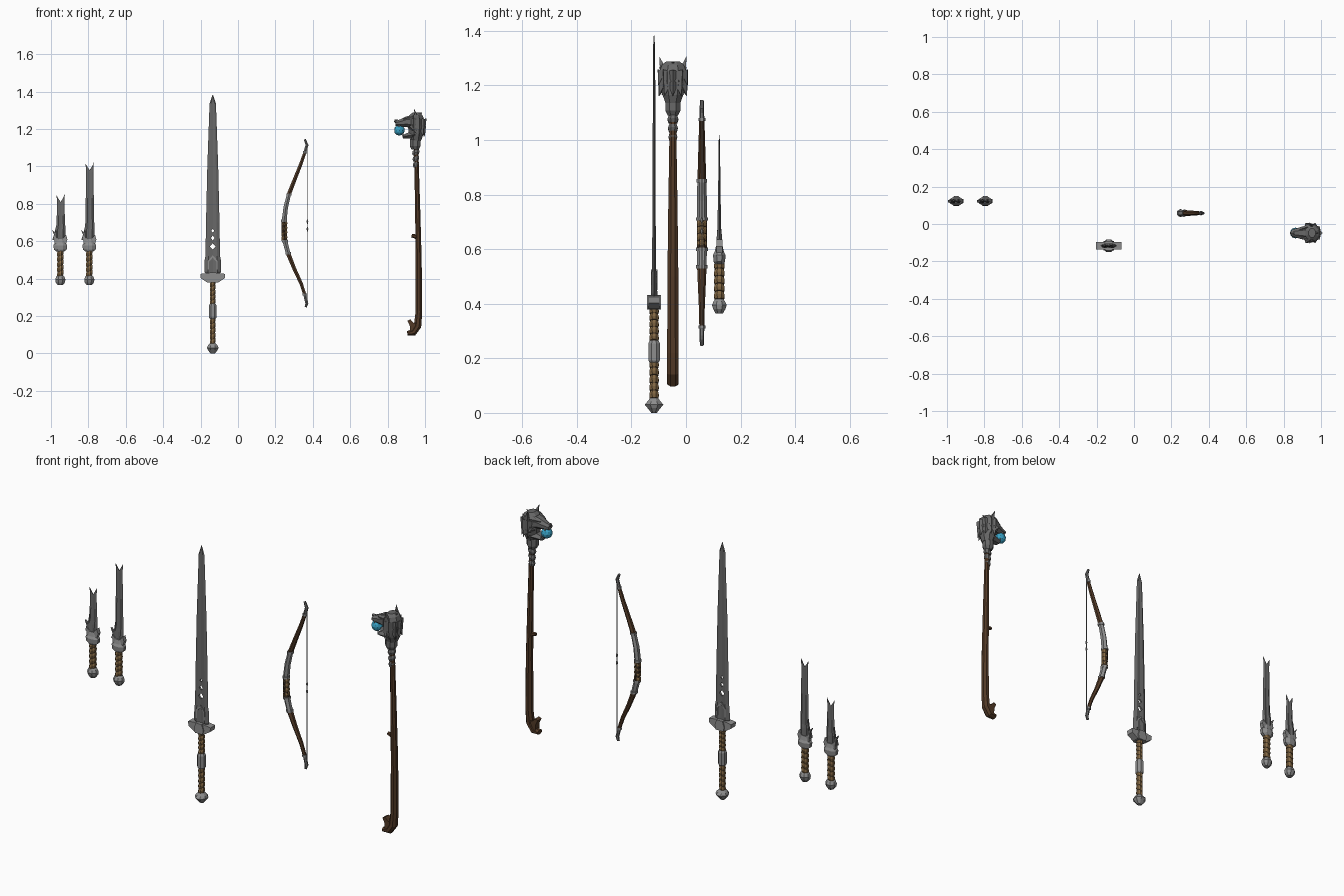
import bpy, bmesh, math
from mathutils import Vector, Matrix

if "Cube" in bpy.data.objects:
    bpy.data.objects.remove(bpy.data.objects["Cube"])


def material(name, r, g, b):
    m = bpy.data.materials.new(name)
    m.diffuse_color = (r, g, b, 1)
    m.use_nodes = True
    m.node_tree.nodes["Principled BSDF"].inputs["Base Color"].default_value = m.diffuse_color
    return m


STEEL = material("dark_steel", .14, .14, .14)
IRON = material("light_steel", .27, .27, .27)
WOOD = material("wood", .085, .042, .02)
LEATHER = material("leather", .24, .145, .06)
DARK = material("dark_core", .04, .025, .015)
GLOW = material("blue_orb", .04, .36, .56)


def finish(name, bm, mat):
    bmesh.ops.recalc_face_normals(bm, faces=bm.faces)
    me = bpy.data.meshes.new(name)
    bm.to_mesh(me)
    bm.free()
    me.materials.append(mat)
    ob = bpy.data.objects.new(name, me)
    bpy.context.collection.objects.link(ob)
    return ob


def loft(name, rings, mat):
    """Skin equal, even-count rings and cap both ends with strips."""
    bm = bmesh.new()
    vs = [[bm.verts.new(p) for p in r] for r in rings]
    n = len(vs[0])
    for a, b in zip(vs, vs[1:]):
        for i in range(n):
            j = (i + 1) % n
            bm.faces.new((a[i], a[j], b[j], b[i]))
    for r in (vs[0], vs[-1]):
        for i in range(n // 2):
            f = []
            for k in (i, i + 1, n - i - 1, (n - i) % n):
                if r[k] not in f:
                    f.append(r[k])
            bm.faces.new(f)
    return finish(name, bm, mat)


def tube(name, path, y, mat, n=8, tilt=0):
    """Sweep ellipses along an x-z path of (x, z, radius in plane, radius in y)."""
    rings = []
    for i, (x, z, rn, ry) in enumerate(path):
        a, b = path[max(i - 1, 0)], path[min(i + 1, len(path) - 1)]
        t = Vector((b[0] - a[0], b[1] - a[1])).normalized()
        ring = []
        for k in range(n):
            ang = 2 * math.pi * (k + .5) / n
            s = 1 / math.cos(math.pi / n)
            c, d = rn * s * math.cos(ang), ry * s * math.sin(ang)
            ring.append((x + t.y * c, y + d, z - t.x * c + tilt * c))
        rings.append(ring)
    return loft(name, rings, mat)


def plate(name, outline, cx, y, half, mat):
    """Extrude an x-z outline through y."""
    bm = bmesh.new()
    f = bm.faces.new([bm.verts.new((cx + x, y - half, z)) for x, z in outline])
    new = bmesh.ops.extrude_face_region(bm, geom=[f])["geom"]
    bmesh.ops.translate(bm, vec=(0, 2 * half, 0),
                        verts=[v for v in new if isinstance(v, bmesh.types.BMVert)])
    return finish(name, bm, mat)


def spike(name, base, tip, r, mat, n=4, r2=0):
    base, tip = Vector(base), Vector(tip)
    d = tip - base
    m = Matrix.Translation((base + tip) / 2) @ d.to_track_quat('Z', 'Y').to_matrix().to_4x4()
    bm = bmesh.new()
    bmesh.ops.create_cone(bm, cap_ends=True, segments=n, radius1=r, radius2=r2,
                          depth=d.length, matrix=m)
    return finish(name, bm, mat)


def blade(name, cx, y, rows, mat):
    """Rows are (z left, z middle, z right, x left, x right, half thickness)."""
    rings = []
    for zl, zm, zr, xl, xr, t in rows:
        w, xm = xr - xl, cx + (xl + xr) / 2
        front = [(cx + xl + .22 * w, t, (zl + zm) / 2), (xm, t * .6, zm),
                 (cx + xr - .22 * w, t, (zr + zm) / 2)]
        rings.append([(cx + xl, y, zl)] + [(a, y - b, c) for a, b, c in front]
                     + [(cx + xr, y, zr)] + [(a, y + b, c) for a, b, c in front[::-1]])
    return loft(name, rings, mat)


def wrapped_grip(name, x, y, z0, z1, r, count, tilt=.45):
    tube(name + "_core", [(x, z0, r * .8, r * .8), (x, z1, r * .8, r * .8)], y, DARK)
    h = (z1 - z0) / count
    for i in range(count):
        z = z0 + i * h
        tube(f"{name}_wrap_{i}", [(x, z + .06 * h, r * .88, r * .92), (x, z + h * .5, r, r * 1.1),
                                  (x, z + .94 * h, r * .88, r * .92)], y, LEATHER, tilt=tilt)


def lathe(name, x, y, rows, mat, n=8):
    tube(name, [(x, z, a, b) for z, a, b in rows], y, mat, n)


# Pair of broken-tipped daggers
for tag, x, top in (("short_dagger", -.95, .85), ("long_dagger", -.795, 1.02)):
    y = .122
    lathe(tag + "_pommel", x, y, [(.365, .014, .014), (.38, .025, .022), (.395, .027, .027),
                                  (.41, .022, .02), (.418, .014, .014)], IRON)
    wrapped_grip(tag + "_grip", x, y, .413, .552, .018, 5)
    lathe(tag + "_collar", x, y, [(.545, .02, .017), (.555, .034, .021), (.578, .037, .023),
                                  (.59, .03, .017), (.612, .024, .012)], IRON)
    plate(tag + "_guard_block", [(-.03, .585), (.03, .585), (.038, .61), (.03, .635),
                                 (.012, .612), (-.012, .612), (-.034, .632)], x, y, .011, IRON)
    plate(tag + "_side_tooth", [(-.042, .608), (-.018, .60), (-.018, .70), (-.026, .645),
                                (-.045, .662), (-.034, .635)], x, y, .006, STEEL)
    L = top - .6
    blade(tag + "_blade", x, y, [
        (.6, .6, .6, -.026, .026, .011), (.66, .65, .66, -.028, .027, .009),
        (.68, .67, .67, -.022, .027, .007),
        (.6 + L * .55, .6 + L * .55, .6 + L * .55, -.019, .024, .004),
        (top - .05, top - .052, top - .05, -.017, .022, .003),
        (top - .005, top - .04, top, -.02, .024, .002)], STEEL)

# Greatsword
x, y = -.135, -.117
lathe("sword_pommel", x, y, [(.0, .012, .01), (.018, .026, .024), (.03, .031, .034),
                             (.042, .026, .024), (.055, .014, .014)], IRON)
wrapped_grip("sword_lower_grip", x, y, .05, .19, .016, 5)
wrapped_grip("sword_upper_grip", x, y, .262, .385, .016, 5)
lathe("sword_grip_sleeve", x, y, [(.184, .015, .016), (.192, .02, .021), (.255, .02, .021),
                                  (.266, .015, .016)], IRON)
plate("sword_guard", [(-.067, .425), (-.064, .402), (-.03, .38), (.03, .38), (.064, .402),
                      (.067, .425), (.03, .43), (-.03, .43)], x, y, .02, IRON)
plate("sword_guard_boss", [(-.022, .378), (.022, .378), (.028, .40), (.018, .432),
                           (-.018, .432), (-.028, .40)], x, y, .026, IRON)
sword = blade("sword_blade", x, y, [(z, z, z, -w, w, t) for z, w, t in (
    (.42, .034, .012), (.437, .045, .012), (.50, .043, .01), (.52, .039, .008), (.7, .036, .006),
    (1.0, .029, .005), (1.335, .017, .004), (1.383, .001, .001))], STEEL)
for side in (-1, 1):
    plate("sword_chevron", [(side * a, b) for a, b in (
        (0, .525), (.026, .495), (.026, .45), (.02, .45), (.02, .49), (0, .512))],
        x, y, .012, IRON)

# Diamond piercings in the sword
for z, s in ((.572, .015), (.617, .011), (.656, .008)):
    cutter = plate("diamond_cutter", [(0, z - s * 1.15), (s, z), (0, z + s * 1.15), (-s, z)],
                   x, y, .05, STEEL)
    mod = sword.modifiers.new("piercing", 'BOOLEAN')
    mod.operation, mod.solver, mod.object = 'DIFFERENCE', 'EXACT', cutter
    bpy.context.view_layer.objects.active = sword
    bpy.ops.object.modifier_apply(modifier=mod.name)
    bpy.data.objects.remove(cutter)

# Bow: one path, cut into tip, limb, riser and grip sections
y = .058
bow = [(.362, .247, .006, .006), (.368, .268, .008, .007), (.357, .315, .008, .008),
       (.337, .375, .009, .009), (.300, .455, .010, .012), (.268, .535, .012, .015),
       (.251, .60, .013, .016), (.246, .655, .013, .016), (.247, .71, .013, .016),
       (.255, .78, .012, .016), (.272, .85, .011, .014), (.303, .93, .010, .012),
       (.335, 1.01, .009, .010), (.358, 1.075, .008, .008), (.369, 1.115, .008, .007),
       (.357, 1.145, .005, .006)]
for name, a, b, mat in (("lower_tip", 0, 2, STEEL), ("lower_limb", 2, 5, WOOD),
                        ("lower_riser", 5, 6, IRON), ("grip_core", 6, 8, DARK),
                        ("upper_riser", 8, 10, IRON), ("upper_limb", 10, 13, WOOD),
                        ("upper_tip", 13, 15, STEEL)):
    tube("bow_" + name, bow[a:b + 1], y, mat, 6)
wrapped_grip("bow_grip", .248, y, .605, .705, .016, 4, .3)
for i in (2, 5, 6, 8, 10, 13):
    px, pz, a, b = bow[i]
    tube("bow_band", [(px, pz - .006, a + .003, b + .003), (px, pz + .006, a + .003, b + .003)],
         y, IRON, 6)
lathe("bow_string", .371, y, [(.262, .0016, .0016), (1.122, .0016, .0016)], IRON, 4)
for z in (.665, .705):
    lathe("string_nock", .371, y, [(z - .012, .002, .002), (z, .005, .005), (z + .012, .002, .002)],
          IRON, 6)

# Staff pole with curled foot, knot and ringed neck
y = -.048
tube("staff_pole", [(.905, .108, .012, .019), (.938, .112, .018, .021), (.960, .145, .020, .021),
                    (.967, .22, .018, .021), (.966, .5, .016, .020), (.961, .75, .014, .017),
                    (.955, 1.0, .012, .013), (.952, 1.12, .012, .013)], y, WOOD)
plate("staff_foot_curl", [(.94, .11), (.96, .17), (.94, .162), (.922, .182), (.906, .175),
                          (.918, .15), (.92, .12)], 0, y, .017, WOOD)
spike("staff_knot", (.962, y, .622), (.928, y, .63), .014, WOOD, 6, .009)
for i, z in enumerate((1.01, 1.042, 1.075)):
    r = .016 + .002 * i
    tube(f"staff_neck_ring_{i}", [(.951, z - .013, r * .8, r * .8), (.951, z, r, r),
                                  (.951, z + .013, r * .8, r * .8)], y, STEEL, 8, .25)
lathe("staff_collar", .947, y, [(1.09, .019, .019), (1.108, .028, .028), (1.14, .028, .028),
                                (1.155, .023, .024)], STEEL)

# Beast head facing -x
lathe("beast_skull", .952, y, [(1.135, .026, .027), (1.165, .037, .038), (1.205, .042, .048),
                               (1.25, .044, .049), (1.275, .034, .04), (1.288, .018, .024)], STEEL)
tube("beast_snout", [(.94, 1.238, .04, .042), (.9, 1.238, .028, .034), (.868, 1.231, .02, .024),
                     (.842, 1.228, .013, .018)], y, STEEL)
tube("beast_jaw", [(.95, 1.168, .022, .036), (.91, 1.165, .015, .029), (.88, 1.158, .009, .02)],
     y, STEEL, 6)
spike("beast_nose", (.852, y, 1.238), (.836, y, 1.244), .012, STEEL, 6, .007)
for side in (-1, 1):
    def at(px, dy, pz):
        return (px, y + side * dy, pz)
    spike("beast_ear", at(.955, .036, 1.255), at(.942, .05, 1.307), .016, STEEL)
    spike("beast_brow", at(.94, .036, 1.262), at(.885, .018, 1.254), .016, STEEL, 5, .006)
    spike("beast_cheek", at(.925, .036, 1.215), at(.955, .05, 1.175), .02, STEEL)
    spike("upper_fang", at(.862, .017, 1.222), at(.858, .019, 1.195), .006, IRON)
    spike("lower_fang", at(.886, .017, 1.16), at(.876, .02, 1.182), .006, IRON)

# Layered mane tufts around the back of the head
for row, z, reach, r in ((0, 1.25, .05, .023), (1, 1.21, .047, .02)):
    for k in range(7):
        a = math.radians(-105 + 35 * k)
        c, s = math.cos(a), math.sin(a)
        spike(f"mane_tuft_{row}_{k}", (.952 + .034 * c, y + .036 * s, z),
              (.952 + reach * c, y + (reach + .007) * s, z - .05), r, STEEL)
spike("mane_crest", (.955, y, 1.27), (.985, y, 1.288), .02, STEEL)

# Orb held in the jaws
bm = bmesh.new()
bmesh.ops.create_icosphere(bm, subdivisions=2, radius=.029, matrix=Matrix.Translation((.863, y, 1.193)))
finish("glowing_orb", bm, GLOW)
